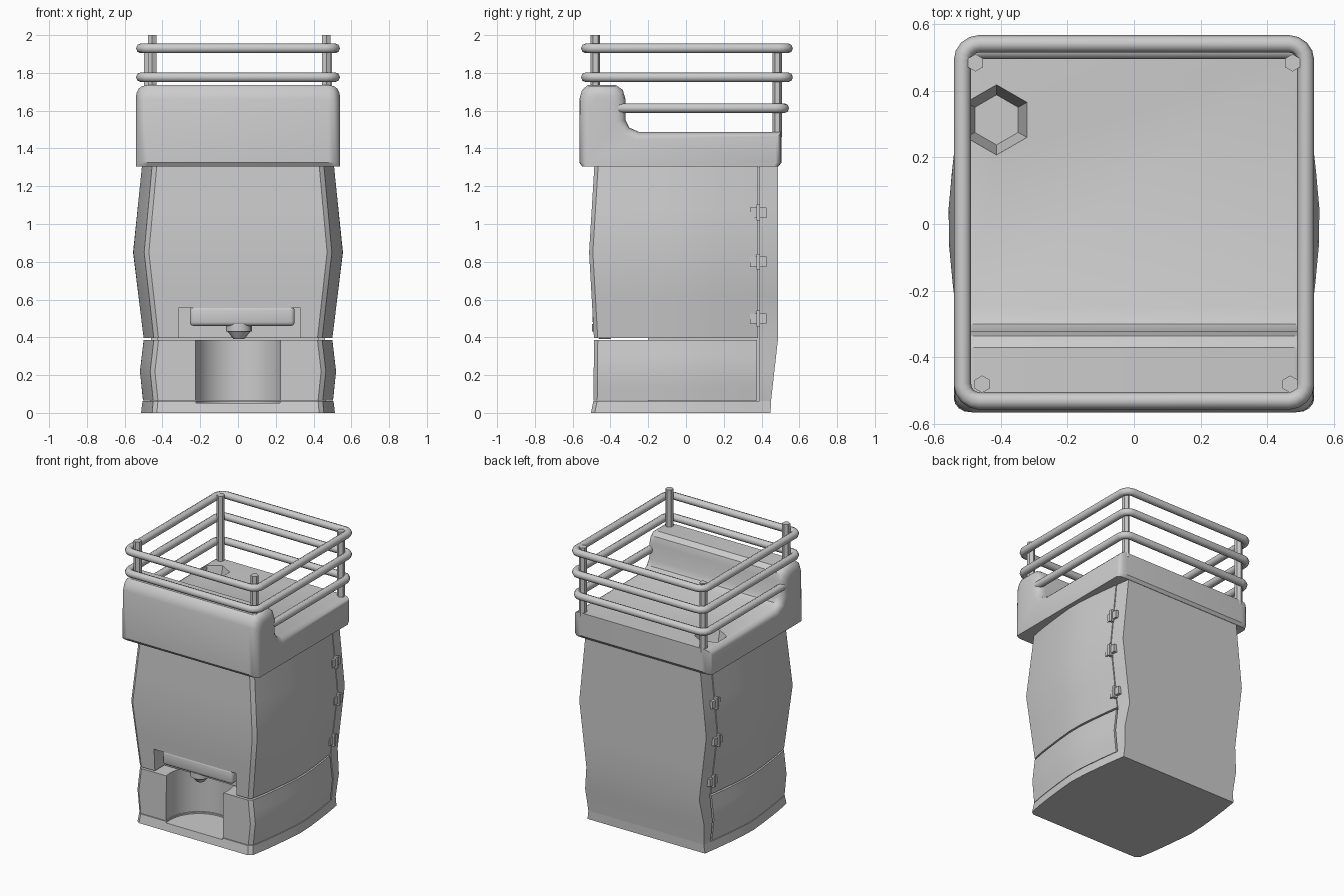
import bpy, bmesh, math

if "Cube" in bpy.data.objects:
    bpy.data.objects.remove(bpy.data.objects["Cube"])


def interp(table, z):
    for (z0, a), (z1, b) in zip(table, table[1:]):
        if z <= z1:
            return a + (b - a) * (z - z0) / (z1 - z0)
    return table[-1][1]


# Silhouette tables: (height, value)
MID = [(0, .515), (.065, .507), (.22, .523), (.39, .503), (.85, .559), (1.31, .512)]
FRONT = [(0, -.503), (.065, -.49), (.39, -.487), (.85, -.513), (1.31, -.485)]
BACK = [(0, .448), (.065, .45), (.39, .487), (1.31, .487)]


def half_width(y, z):
    return interp(MID, z) - .07 * abs(y) - .1 * y * y


def add_mesh(name, bm):
    bmesh.ops.recalc_face_normals(bm, faces=bm.faces[:])
    me = bpy.data.meshes.new(name)
    bm.to_mesh(me)
    bm.free()
    ob = bpy.data.objects.new(name, me)
    bpy.context.collection.objects.link(ob)
    return ob


def loft(name, rings):
    bm = bmesh.new()
    vs = [[bm.verts.new(p) for p in r] for r in rings]
    n = len(rings[0])
    for a, b in zip(vs, vs[1:]):
        for i in range(n):
            bm.faces.new((a[i], a[(i + 1) % n], b[(i + 1) % n], b[i]))
    bm.faces.new(vs[0])
    bm.faces.new(vs[-1])
    return add_mesh(name, bm)


def box(name, lo, hi, bevel=0):
    bm = bmesh.new()
    bmesh.ops.create_cube(bm, size=1)
    for v in bm.verts:
        v.co = [(a + b) / 2 + (b - a) * c for a, b, c in zip(lo, hi, v.co)]
    if bevel:
        bmesh.ops.bevel(bm, geom=bm.edges[:], offset=bevel, segments=3, profile=.5, affect='EDGES')
    return add_mesh(name, bm)


def cone(name, x, y, z0, z1, r0, r1, sides):
    def ring(r, z):
        return [(x + r * math.sin(math.tau * i / sides), y + r * math.cos(math.tau * i / sides), z)
                for i in range(sides)]
    return loft(name, [ring(r0, z0), ring(r1, z1)])


def cut(ob, cutter):
    mod = ob.modifiers.new("cut", 'BOOLEAN')
    mod.operation, mod.object, mod.solver = 'DIFFERENCE', cutter, 'EXACT'
    cutter.hide_render = True
    bpy.context.view_layer.objects.active = ob
    bpy.ops.object.modifier_apply(modifier=mod.name)
    bpy.data.objects.remove(cutter)


def shell(name, zs, y0=None, y1=None):
    """Bowed body piece between heights, optionally limited in depth."""
    rings = []
    for z in zs:
        f = interp(FRONT, z) if y0 is None else y0
        b = interp(BACK, z) if y1 is None else y1
        ys = [f + (b - f) * t / 8 for t in range(9)]
        side = [(half_width(y, z), y, z) for y in ys]
        if y0 is None:
            side = [(half_width(f, z) - .025, f, z), (half_width(f, z), f + .02, z)] + side[1:]
        rings.append(side + [(-x, y, h) for x, y, h in reversed(side)])
    return loft(name, rings)


# Base slab and body panels
base = shell("base", [0, .062])
lower = shell("lower_body", [.066, .14, .22, .3, .385], y1=.375)
upper = shell("upper_body", [.397, .62, .85, 1.08, 1.31], y1=.381)
back = shell("back_panel", [.062, .22, .39, .62, .85, 1.08, 1.31], y0=.388)
core = box("inner_core", (-.43, -.2, .05), (.43, .42, 1.3))

# Curved cup bay in the front
cut(lower, cone("bay_cutter", 0, -.44, .03, .45, .23, .23, 48))
cut(base, cone("plate_cutter", 0, -.44, .052, .2, .228, .228, 48))

# Front dispenser recess, drawer and spout
cut(upper, box("recess_cutter", (-.315, -.6, .35), (.33, -.38, .555)))
drawer = box("drawer", (-.255, -.494, .46), (.3, -.36, .565), .022)
spout = cone("spout", .005, -.43, .392, .43, .03, .06, 16)
spout_top = cone("spout_collar", .005, -.43, .43, .47, .068, .068, 16)

# Top collar: side profile (y, z, shrink y, shrink z) lofted across x
PROFILE = [(-.55, 1.305, .4, 0), (-.565, 1.325, .7, 0), (-.565, 1.66, 1, -.6), (-.55, 1.71, 1, -1),
           (-.52, 1.735, .7, -1), (-.37, 1.735, -.7, -1), (-.335, 1.71, -1, -1),
           (-.32, 1.66, -1, -.6), (-.32, 1.55, -.9, -.2), (-.3, 1.51, -.6, -.5),
           (-.25, 1.488, -.3, -.7), (.505, 1.488, -.5, -.7), (.505, 1.325, -.5, 0),
           (.49, 1.305, -.4, 0)]
steps = [(.54, .06), (.536, .038), (.525, .018), (.508, .005), (.48, 0)]
steps += [(-x, d) for x, d in reversed(steps)]
collar = loft("top_collar", [[(x, y + d * sy, z + d * sz) for y, z, sy, sz in PROFILE]
                             for x, d in steps])
cut(collar, cone("hopper_cutter", -.412, .312, 1.36, 1.5, .075, .108, 6))

# Hinges along both side seams
for s in (-1, 1):
    for z in (1.06, .8, .5):
        x = s * half_width(.385, z)
        for part, hy, hz, out in (("plate", .044, .027, .014), ("pin", .01, .042, .024)):
            xs = sorted((x - s * .03, x + s * out))
            box("hinge_" + part, (xs[0], .383 - hy, z - hz), (xs[1], .383 + hy, z + hz))

# Rail posts
for x, y, z0, z1 in ((-.455, -.48, 1.7, 2), (.468, -.48, 1.7, 2),
                     (-.475, .483, 1.46, 1.952), (.475, .483, 1.46, 1.952)):
    cone("rail_post", x, y, z0, z1, .026, .026, 6)


def rail(name, z, y0, y1, closed):
    r, hx = .05, .514
    corners = [(hx - r, y1 - r, 0), (-hx + r, y1 - r, 90)]
    if closed:
        corners += [(-hx + r, y0 + r, 180), (hx - r, y0 + r, 270)]
    pts = [] if closed else [(hx, y0)]
    for cx, cy, a0 in corners:
        for k in range(5):
            a = math.radians(a0 + 22.5 * k)
            pts.append((cx + r * math.cos(a), cy + r * math.sin(a)))
    if not closed:
        pts.append((-hx, y0))
    cu = bpy.data.curves.new(name, 'CURVE')
    cu.dimensions, cu.bevel_depth, cu.bevel_resolution = '3D', .026, 2
    cu.use_fill_caps = True
    sp = cu.splines.new('POLY')
    sp.points.add(len(pts) - 1)
    for p, (x, y) in zip(sp.points, pts):
        p.co = (x, y, z, 1)
    sp.use_cyclic_u = closed
    bpy.context.collection.objects.link(bpy.data.objects.new(name, cu))


# Guard rails: two full loops and one open at the front
rail("upper_rail", 1.93, -.53, .54, True)
rail("middle_rail", 1.777, -.53, .54, True)
rail("lower_rail", 1.613, -.36, .52, False)

# Smooth shading with sharp edges kept
for ob in bpy.data.objects:
    ob.select_set(ob.type == 'MESH' and not ob.name.startswith(("hinge", "rail_post")))
bpy.context.view_layer.objects.active = base
bpy.ops.object.shade_smooth_by_angle(angle=math.radians(35))
